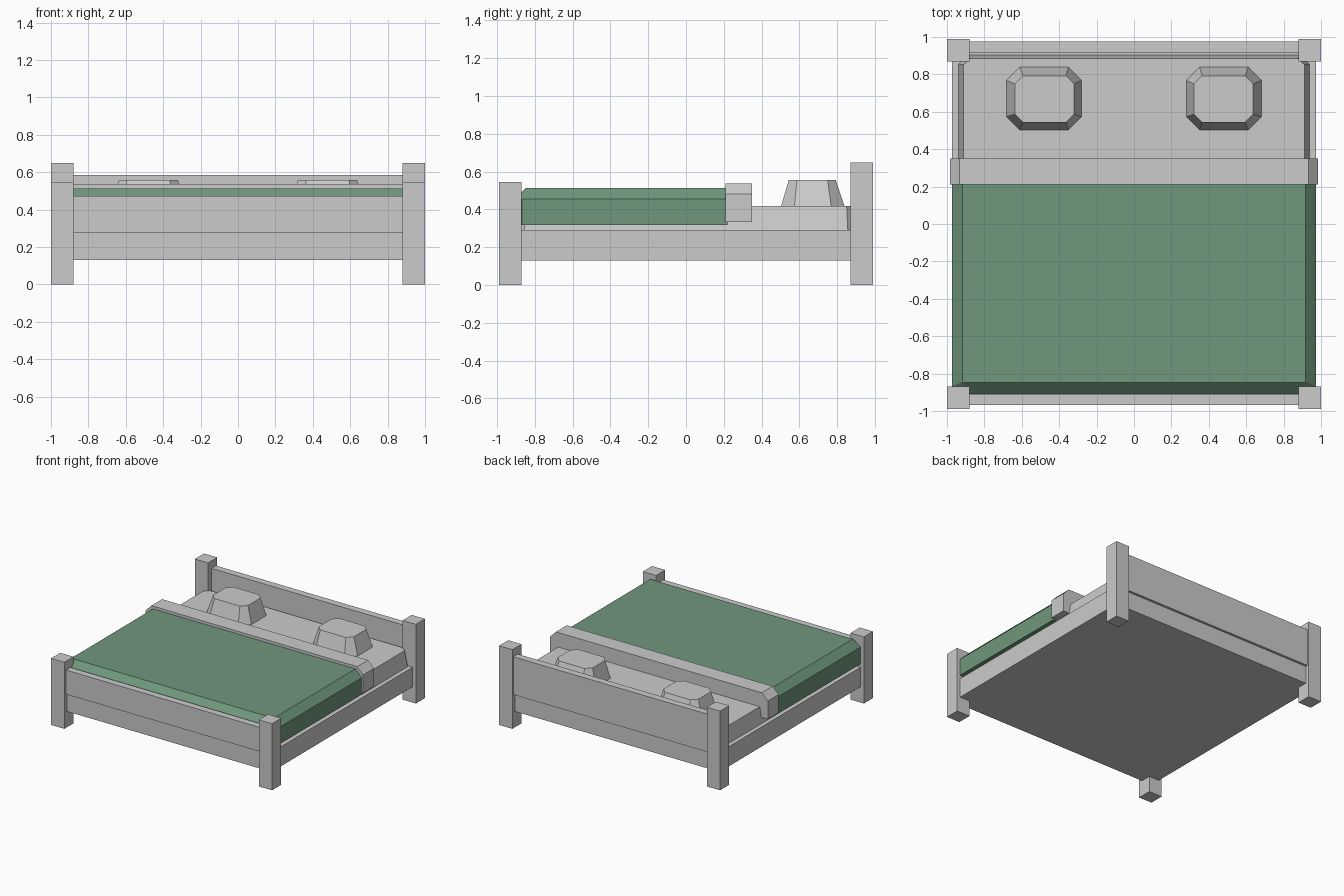
import bpy

if "Cube" in bpy.data.objects:
    bpy.data.objects.remove(bpy.data.objects["Cube"])


def loft(name, rings, mat=None):
    """Solid from stacked rings of (x, y, z) points, capped at both ends."""
    n = len(rings[0])
    verts = [p for r in rings for p in r]
    faces = [tuple(reversed(range(n))),
             tuple(range(len(verts) - n, len(verts)))]
    for k in range(len(rings) - 1):
        a, b = k * n, (k + 1) * n
        faces += [(a + i, a + (i + 1) % n, b + (i + 1) % n, b + i) for i in range(n)]
    me = bpy.data.meshes.new(name)
    me.from_pydata(verts, [], faces)
    ob = bpy.data.objects.new(name, me)
    bpy.context.collection.objects.link(ob)
    if mat:
        me.materials.append(mat)
    return ob


def box(name, x0, x1, y0, y1, z0, z1):
    return loft(name, [[(x0, y0, z), (x1, y0, z), (x1, y1, z), (x0, y1, z)]
                       for z in (z0, z1)])


def octagon(cx, cy, hx, hy, c, z):
    """Rectangle with its corners cut by c."""
    pts = [(-hx + c, -hy), (hx - c, -hy), (hx, -hy + c), (hx, hy - c),
           (hx - c, hy), (-hx + c, hy), (-hx, hy - c), (-hx, -hy + c)]
    return [(cx + x, cy + y, z) for x, y in pts]


# Corner posts
for side, s in (("left", -1), ("right", 1)):
    x0, x1 = sorted((s * 0.88, s * 1.0))
    box("front_post_" + side, x0, x1, -0.988, -0.87, 0, 0.545)
    box("back_post_" + side, x0, x1, 0.87, 0.988, 0, 0.648)

# Base frame and end boards
box("base_frame", -0.972, 0.972, -0.955, 0.955, 0.13, 0.29)
box("footboard", -0.9, 0.9, -0.967, -0.91, 0.275, 0.473)
box("headboard", -0.9, 0.9, 0.917, 0.975, 0.275, 0.585)

# Mattress, slightly tapered with cut corners
loft("mattress", [octagon(0, 0, 0.937, 0.904, 0.048, 0.29),
                  octagon(0, 0, 0.912, 0.886, 0.036, 0.417)])

# Blanket with sloped sides and front
green = bpy.data.materials.new("blanket_green")
green.diffuse_color = (0.16, 0.31, 0.20, 1)
green.use_nodes = True
green.node_tree.nodes["Principled BSDF"].inputs["Base Color"].default_value = green.diffuse_color


def blanket_ring(hx, yf, cx, cy, z):
    return [(-hx + cx, yf, z), (hx - cx, yf, z), (hx, yf + cy, z),
            (hx, 0.22, z), (-hx, 0.22, z), (-hx, yf + cy, z)]


loft("blanket", [blanket_ring(0.973, -0.908, 0.045, 0.04, 0.318),
                 blanket_ring(0.973, -0.908, 0.045, 0.04, 0.456),
                 blanket_ring(0.917, -0.847, 0.004, 0.004, 0.514)], green)

# Folded sheet band across the bed
profile = [(-0.985, 0.333), (0.985, 0.333), (0.985, 0.482),
           (0.932, 0.536), (-0.932, 0.536), (-0.985, 0.482)]
loft("folded_sheet", [[(x, y, z) for x, z in profile] for y in (0.35, 0.21)])

# Pillows
for side, s in (("left", -1), ("right", 1)):
    loft("pillow_" + side, [octagon(s * 0.481, 0.671, 0.203, 0.17, 0.072, 0.41),
                            octagon(s * 0.479, 0.668, 0.158, 0.124, 0.043, 0.557)])
